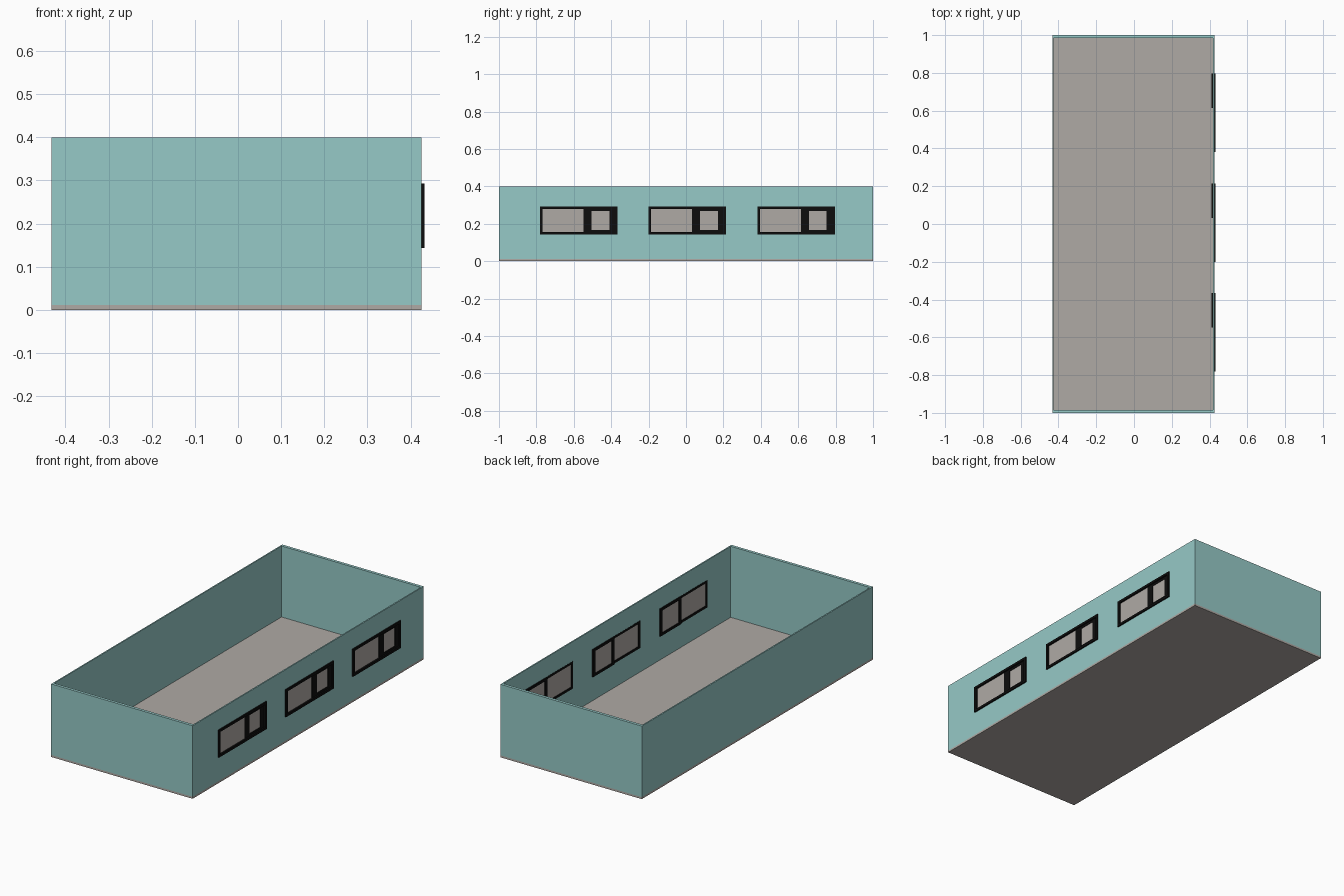
import bpy
import bmesh

if "Cube" in bpy.data.objects:
    bpy.data.objects.remove(bpy.data.objects["Cube"])


def material(name, rgb):
    m = bpy.data.materials.new(name)
    m.diffuse_color = (*rgb, 1)
    m.use_nodes = True
    m.node_tree.nodes["Principled BSDF"].inputs["Base Color"].default_value = m.diffuse_color
    return m


TEAL = material("pale teal", (0.305, 0.585, 0.57))
GREY = material("warm grey", (0.43, 0.40, 0.376))
BLACK = material("black", (0.004, 0.004, 0.004))


def finish(name, bm, mat):
    bmesh.ops.recalc_face_normals(bm, faces=bm.faces)
    me = bpy.data.meshes.new(name)
    bm.to_mesh(me)
    bm.free()
    me.materials.append(mat)
    ob = bpy.data.objects.new(name, me)
    bpy.context.collection.objects.link(ob)
    return ob


def box(name, x, y, z, mat):
    bm = bmesh.new()
    bmesh.ops.create_cube(bm, size=1)
    for v in bm.verts:
        v.co = [a[0] + (c + 0.5) * (a[1] - a[0]) for c, a in zip(v.co, (x, y, z))]
    return finish(name, bm, mat)


def ring(name, x, outer, inner, mat):
    """Rectangular frame facing x; outer and inner are (y0, y1, z0, z1)."""
    bm = bmesh.new()
    loops = []
    for xx in x:
        for y0, y1, z0, z1 in (outer, inner):
            loops.append([bm.verts.new((xx, a, b)) for a, b in
                          ((y0, z0), (y1, z0), (y1, z1), (y0, z1))])
    for a, b in ((0, 1), (1, 3), (3, 2), (2, 0)):
        for i in range(4):
            j = (i + 1) % 4
            bm.faces.new((loops[a][i], loops[a][j], loops[b][j], loops[b][i]))
    return finish(name, bm, mat)


def cut(target, cutter):
    mod = target.modifiers.new("opening", "BOOLEAN")
    mod.operation = "DIFFERENCE"
    mod.solver = "EXACT"
    mod.object = cutter
    bpy.context.view_layer.objects.active = target
    bpy.ops.object.modifier_apply(modifier=mod.name)
    bpy.data.objects.remove(cutter)


X0, X1 = -0.432, 0.425   # outer wall faces
T = 0.007                # side wall thickness
Z0, Z1 = 0.143, 0.293    # window height range

# Floor slab
box("floor", (X0, X1), (-1, 1), (0, 0.011), GREY)

# End walls and plain side wall
for name, y in (("front_wall", (-1, -0.984)), ("back_wall", (0.984, 1))):
    box(name, (X0, X1), y, (0.011, 0.4), TEAL)
box("left_wall", (X0, X0 + T), (-0.984, 0.984), (0.011, 0.4), TEAL)

# Side wall with three window openings
wall = box("right_wall", (X1 - T, X1), (-0.984, 0.984), (0.011, 0.4), TEAL)

for i, y in enumerate((-0.781, -0.2, 0.381)):
    ye = y + 0.415
    ys = y + 0.233       # start of the narrow sash
    cut(wall, box("window_cutter", (0.3, 0.5), (y + 0.004, ye - 0.004),
                  (Z0 + 0.004, Z1 - 0.004), BLACK))
    n = str(i + 1)
    # Outer frame, and the narrow sliding sash on the inside
    ring("window_frame_" + n, (X1 - T - 0.001, 0.432), (y, ye, Z0, Z1),
         (y + 0.014, ye - 0.014, Z0 + 0.013, Z1 - 0.013), BLACK)
    ring("sash_outer_" + n, (0.421, 0.4245), (ys, ye - 0.01, Z0 + 0.01, Z1 - 0.01),
         (ys + 0.043, ye - 0.044, Z0 + 0.024, Z1 - 0.024), BLACK)
    ring("sash_inner_" + n, (0.411, 0.421), (ys, ye, Z0, Z1),
         (ys + 0.018, ye - 0.018, Z0 + 0.013, Z1 - 0.013), BLACK)
    # Panes
    box("large_pane_" + n, (0.42, 0.4225), (y + 0.01, ys + 0.002),
        (Z0 + 0.01, Z1 - 0.01), GREY)
    box("small_pane_" + n, (0.416, 0.4215), (ys + 0.01, ye - 0.01),
        (Z0 + 0.01, Z1 - 0.01), GREY)
